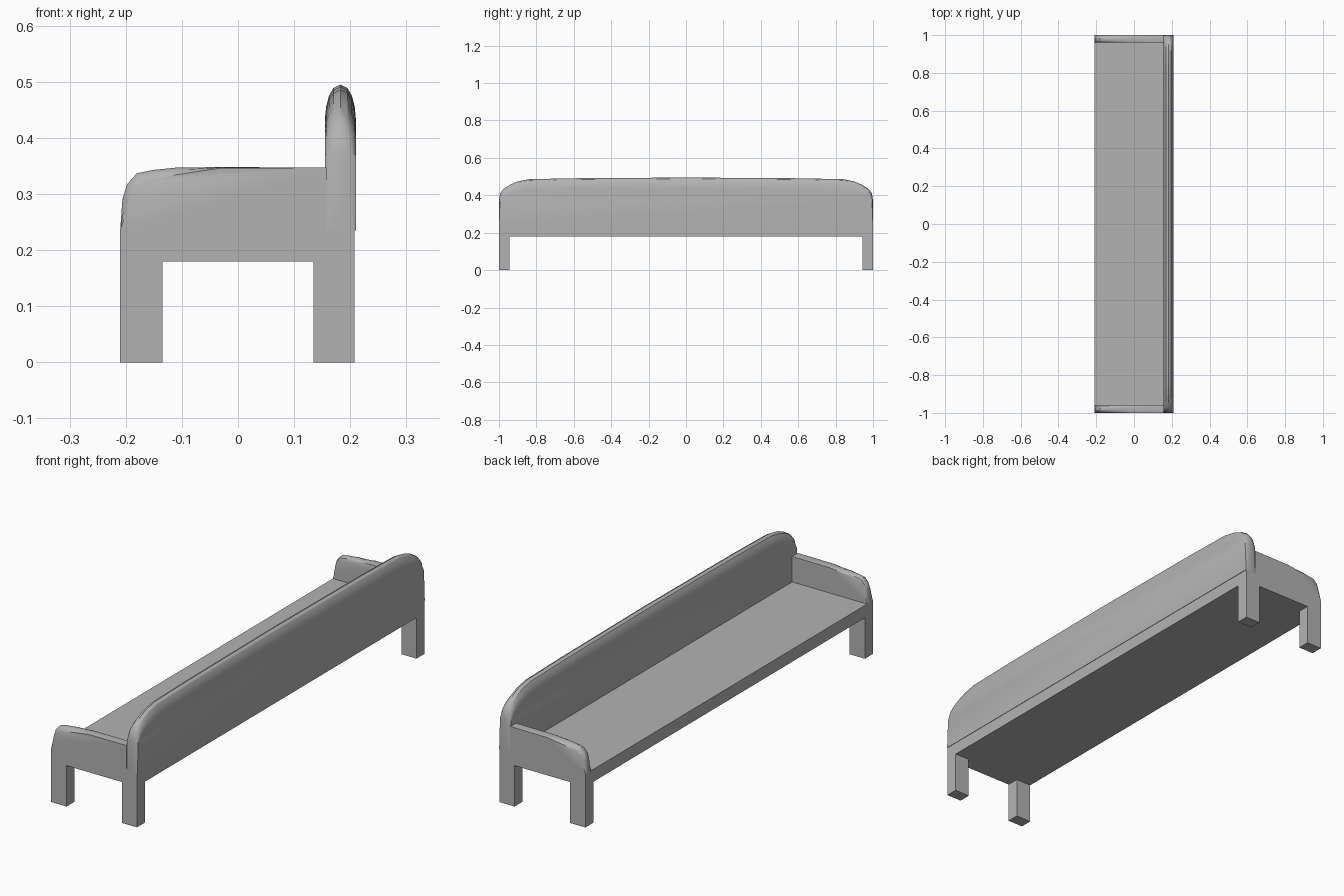
import bpy, bmesh, math
from mathutils import Vector

if "Cube" in bpy.data.objects:
    bpy.data.objects.remove(bpy.data.objects["Cube"])

grey = bpy.data.materials.new("plain grey")
grey.use_nodes = True
grey.diffuse_color = (0.45, 0.45, 0.45, 1)
grey.node_tree.nodes["Principled BSDF"].inputs["Base Color"].default_value = grey.diffuse_color


def finish(name, bm, smooth=False):
    bmesh.ops.recalc_face_normals(bm, faces=bm.faces)
    mesh = bpy.data.meshes.new(name)
    bm.to_mesh(mesh)
    bm.free()
    mesh.materials.append(grey)
    obj = bpy.data.objects.new(name, mesh)
    bpy.context.collection.objects.link(obj)
    if smooth:
        bpy.ops.object.select_all(action="DESELECT")
        obj.select_set(True)
        bpy.context.view_layer.objects.active = obj
        bpy.ops.object.shade_smooth_by_angle(angle=math.radians(30))
    return obj


def box(name, lo, hi):
    bm = bmesh.new()
    bmesh.ops.create_cube(bm, size=1)
    for v in bm.verts:
        v.co = [l + (c + 0.5) * (h - l) for c, l, h in zip(v.co, lo, hi)]
    return finish(name, bm)


def soft_panel(name, outline, sections, place):
    """Loft an outline of (u, z, softness) through (thickness, inset) sections."""
    bm = bmesh.new()
    n = len(outline)
    pts = [Vector(p[:2]) for p in outline]
    rings = []
    for t, inset in sections:
        ring = []
        for i, p in enumerate(pts):
            d = (pts[(i + 1) % n] - pts[i - 1]).normalized()
            q = p + Vector((-d.y, d.x)) * inset * outline[i][2]
            ring.append(bm.verts.new(place(q.x, q.y, t)))
        rings.append(ring)
    for a, b in zip(rings, rings[1:]):
        for i in range(n):
            j = (i + 1) % n
            bm.faces.new((a[i], a[j], b[j], b[i]))
    bm.faces.new(rings[0])
    bm.faces.new(rings[-1])
    return finish(name, bm, smooth=True)


# Seat slab and four square legs
box("seat", (-0.21, -1, 0.18), (0.208, 1, 0.235))
for side, y0, y1 in (("right", -1, -0.945), ("left", 0.945, 1)):
    box(f"front_leg_{side}", (-0.21, y0, 0), (-0.135, y1, 0.18))
    box(f"back_leg_{side}", (0.135, y0, 0), (0.208, y1, 0.18))

# Long backrest with rounded ends and a rounded top edge (anticlockwise outline)
half = [(1, 0.235, 0), (1, 0.37, 0.1), (0.994, 0.41, 0.4), (0.975, 0.435, 0.6),
        (0.94, 0.457, 0.8), (0.9, 0.474, 1), (0.84, 0.486, 1), (0.6, 0.491, 1)]
back_outline = half + [(0, 0.495, 1)] + [(-y, z, w) for y, z, w in reversed(half)]
back_half = [(0.155, 0.06), (0.157, 0.04), (0.162, 0.02), (0.17, 0.006)]
back_sections = back_half + [(0.183, 0)] + [(0.365 - x, d) for x, d in reversed(back_half)]
soft_panel("backrest", back_outline, [(x, d) for x, d in back_sections],
           lambda u, z, t: (t, u, z))

# Low end panels, curved down at the open side
arm_outline = [(0.158, 0.235, 0), (0.158, 0.347, 0), (-0.03, 0.348, 0.1),
               (-0.11, 0.347, 0.7), (-0.15, 0.343, 1), (-0.18, 0.337, 1),
               (-0.198, 0.317, 1), (-0.206, 0.29, 0.8), (-0.21, 0.235, 0)]
arm_sections = [(0.96, 0.014), (0.964, 0.005), (0.972, 0), (0.985, 0),
                (0.994, 0.006), (1, 0.018)]
for side, s in (("right", -1), ("left", 1)):
    soft_panel(f"arm_panel_{side}", arm_outline, arm_sections,
               lambda u, z, t, s=s: (u, s * t, z))
